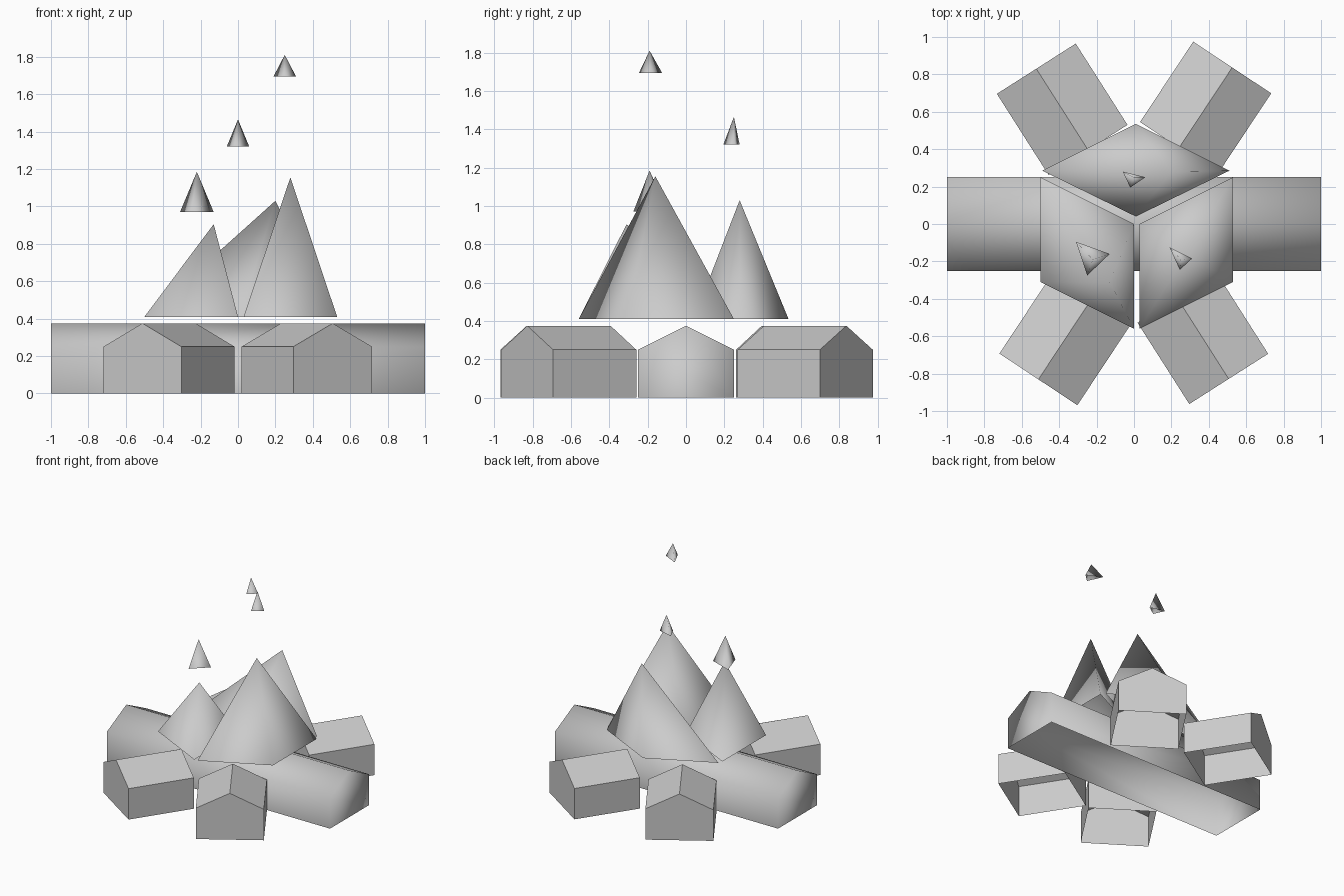
import bpy, bmesh
from math import radians
from mathutils import Matrix

if "Cube" in bpy.data.objects:
    bpy.data.objects.remove(bpy.data.objects["Cube"])


def finish(name, bm, smooth):
    me = bpy.data.meshes.new(name)
    bm.to_mesh(me)
    bm.free()
    for p in me.polygons:
        p.use_smooth = smooth
    ob = bpy.data.objects.new(name, me)
    bpy.context.collection.objects.link(ob)
    return ob


# five-sided log section (across, up), running over the top; the underside is open
SECTION = [(-0.25, 0), (-0.25, 0.25), (0, 0.375), (0.25, 0.25), (0.25, 0)]


def log(name, centre, length, angle, smooth):
    bm = bmesh.new()
    rings = [[bm.verts.new((x, y, z)) for y, z in SECTION]
             for x in (-length / 2, length / 2)]
    bm.faces.new(rings[0][::-1])
    bm.faces.new(rings[1])
    for i in range(4):
        bm.faces.new((rings[0][i], rings[0][i + 1], rings[1][i + 1], rings[1][i]))
    bmesh.ops.recalc_face_normals(bm, faces=bm.faces[:])
    bm.transform(Matrix.Translation((*centre, 0)) @ Matrix.Rotation(radians(angle), 4, 'Z'))
    return finish(name, bm, smooth)


# open-bottomed spike; base listed counter-clockwise
def spike(name, base, z, apex):
    bm = bmesh.new()
    ring = [bm.verts.new((x, y, z)) for x, y in base]
    tip = bm.verts.new(apex)
    for i in range(len(ring)):
        bm.faces.new((ring[i], ring[(i + 1) % len(ring)], tip))
    return finish(name, bm, True)


# logs: one long, four short radiating out
log("long_log", (0, 0), 2.0, 0, True)
log("short_log_back_right", (0.383, 0.622), 0.515, 56.5, False)
log("short_log_back_left", (-0.384, 0.613), 0.515, 122.5, False)
log("short_log_front_left", (-0.369, -0.616), 0.515, 236.5, False)
log("short_log_front_right", (0.368, -0.611), 0.515, 302.5, False)

# flames: leaning four-sided spikes
spike("flame_back", [(0.01, 0.535), (-0.49, 0.285), (0.01, 0.04), (0.51, 0.285)],
      0.41, (0.2, 0.28, 1.03))
spike("flame_left", [(-0.5, 0.25), (-0.5, -0.31), (0, -0.56), (0, 0)],
      0.41, (-0.13, -0.31, 0.905))
spike("flame_right", [(0.03, 0), (0.03, -0.56), (0.53, -0.31), (0.53, 0.25)],
      0.41, (0.28, -0.16, 1.155))

# sparks: small three-sided spikes
spike("spark_low", [(-0.31, -0.095), (-0.25, -0.275), (-0.13, -0.16)],
      0.97, (-0.22, -0.19, 1.185))
spike("spark_middle", [(-0.06, 0.28), (-0.02, 0.195), (0.06, 0.25)],
      1.32, (0, 0.25, 1.465))
spike("spark_high", [(0.19, -0.125), (0.245, -0.245), (0.31, -0.185)],
      1.695, (0.25, -0.19, 1.81))
